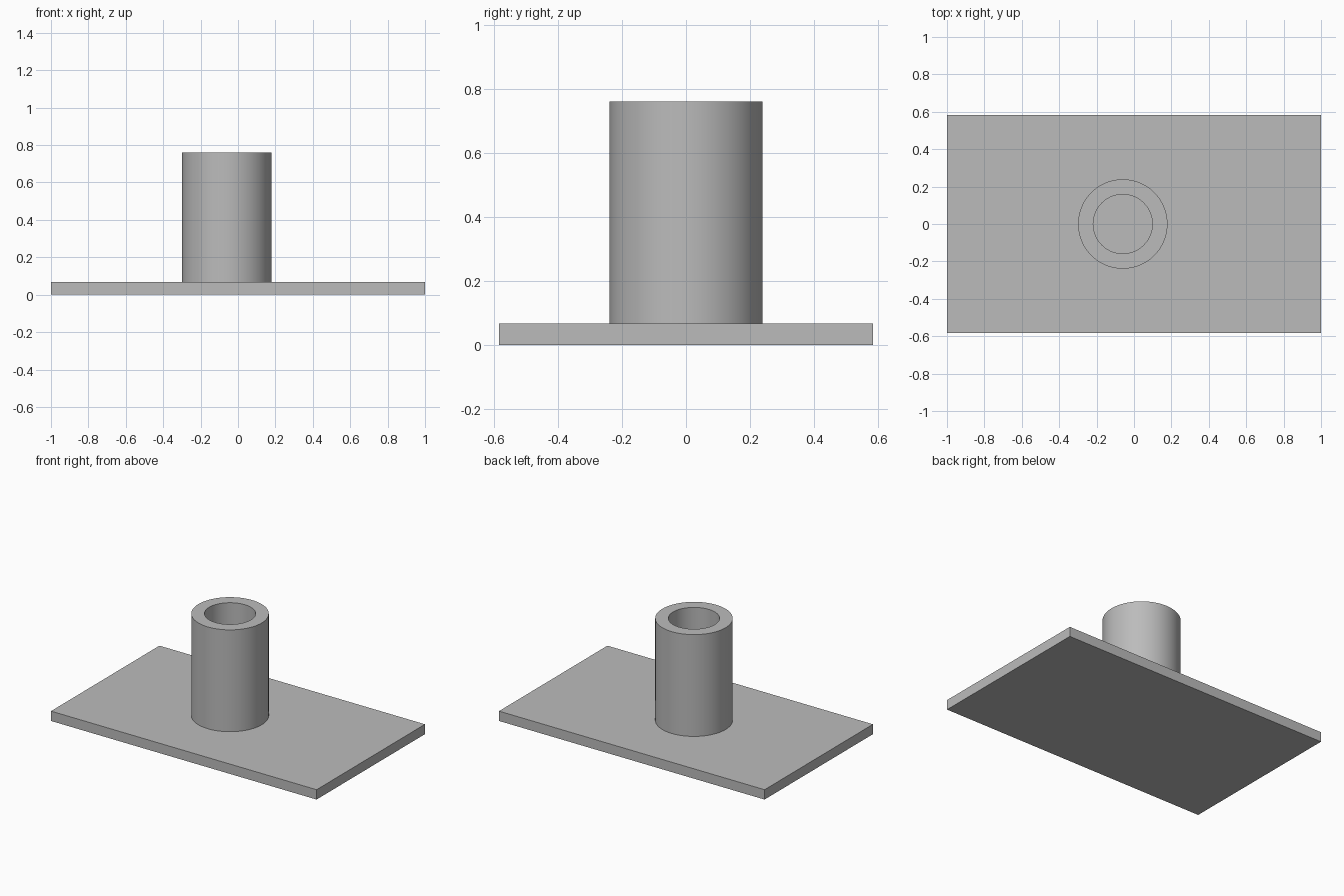
import bpy
import bmesh
import math

cube = bpy.data.objects.get("Cube")
if cube:
    bpy.data.objects.remove(cube, do_unlink=True)

LENGTH, WIDTH, THICK = 2.0, 1.166, 0.067
TUBE_X, TUBE_TOP = -0.06, 0.76
OUTER, INNER, SIDES = 0.239, 0.158, 96

grey = bpy.data.materials.new("plain_grey")
grey.use_nodes = True
colour = (0.5, 0.5, 0.5, 1)
grey.diffuse_color = colour
grey.node_tree.nodes["Principled BSDF"].inputs["Base Color"].default_value = colour


def add_part(name, bm, location):
    """Turn a bmesh into a named grey object."""
    bmesh.ops.recalc_face_normals(bm, faces=bm.faces)
    mesh = bpy.data.meshes.new(name)
    bm.to_mesh(mesh)
    bm.free()
    mesh.materials.append(grey)
    obj = bpy.data.objects.new(name, mesh)
    obj.location = location
    bpy.context.collection.objects.link(obj)
    return obj


# Flat rectangular base plate
bm = bmesh.new()
bmesh.ops.create_cube(bm, size=1)
bmesh.ops.scale(bm, vec=(LENGTH, WIDTH, THICK), verts=bm.verts)
add_part("base_plate", bm, (0, 0, THICK / 2))

# Upright hollow tube, a rectangular wall section spun about its axis
bm = bmesh.new()
height = TUBE_TOP - THICK
section = [(INNER, 0), (OUTER, 0), (OUTER, height), (INNER, height)]
verts = [bm.verts.new((r, 0, z)) for r, z in section]
edges = [bm.edges.new((verts[i], verts[(i + 1) % 4])) for i in range(4)]
bmesh.ops.spin(bm, geom=verts + edges, cent=(0, 0, 0), axis=(0, 0, 1),
               angle=math.tau, steps=SIDES, use_merge=True)
bmesh.ops.remove_doubles(bm, verts=bm.verts, dist=0.0001)
tube = add_part("tube", bm, (TUBE_X, 0, THICK))

bpy.ops.object.select_all(action="DESELECT")
tube.select_set(True)
bpy.context.view_layer.objects.active = tube
bpy.ops.object.shade_smooth_by_angle(angle=math.radians(30))
